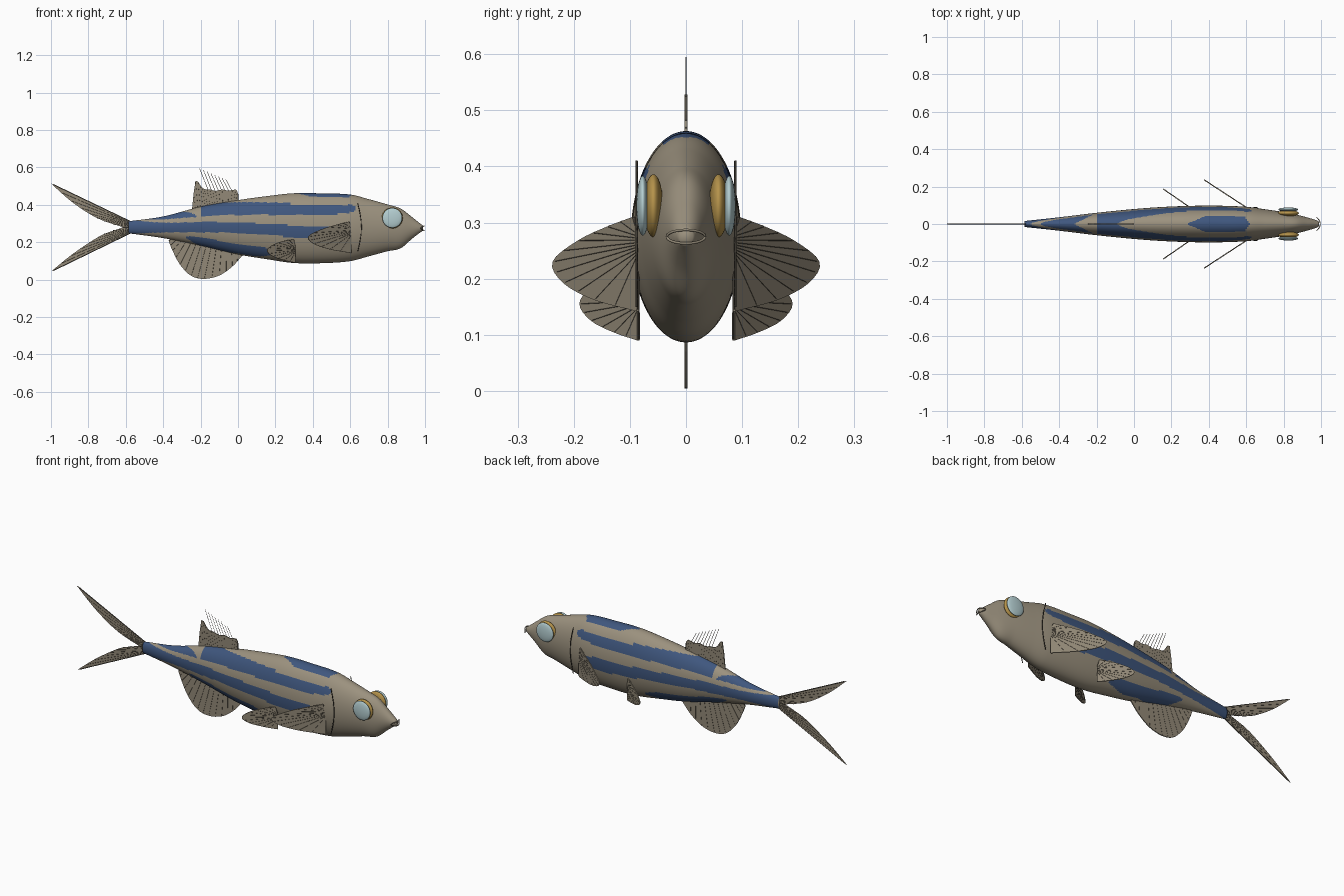
import bpy, bmesh, math
from mathutils import Vector

if "Cube" in bpy.data.objects:
    bpy.data.objects.remove(bpy.data.objects["Cube"])

def mat(name, rgb):
    m = bpy.data.materials.new(name)
    m.diffuse_color = (*rgb, 1)
    m.use_nodes = True
    m.node_tree.nodes["Principled BSDF"].inputs["Base Color"].default_value = m.diffuse_color
    return m

TAN = mat("body tan", (0.33, 0.285, 0.21))
BLUE = mat("stripe blue", (0.05, 0.095, 0.21))
FIN = mat("fin tan", (0.29, 0.25, 0.185))
DARK = mat("ray dark", (0.06, 0.052, 0.04))
GOLD = mat("eye gold", (0.46, 0.29, 0.07))
PALE = mat("eye pale", (0.46, 0.62, 0.64))

def finish(name, bm, mats, smooth=True):
    bmesh.ops.recalc_face_normals(bm, faces=bm.faces)
    me = bpy.data.meshes.new(name)
    bm.to_mesh(me)
    bm.free()
    for m in mats:
        me.materials.append(m)
    for p in me.polygons:
        p.use_smooth = smooth
    ob = bpy.data.objects.new(name, me)
    bpy.context.collection.objects.link(ob)
    return ob

def spline(rows, x):
    """Smooth interpolation of rows (x, a, b, ...) at x."""
    x = min(max(x, rows[0][0]), rows[-1][0])
    i = 0
    while i < len(rows) - 2 and x > rows[i + 1][0]:
        i += 1
    slope = lambda k, c: ((rows[min(k + 1, len(rows) - 1)][c] - rows[max(k - 1, 0)][c]) /
                          (rows[min(k + 1, len(rows) - 1)][0] - rows[max(k - 1, 0)][0]))
    h = rows[i + 1][0] - rows[i][0]
    t = (x - rows[i][0]) / h
    return [(2*t**3 - 3*t*t + 1) * rows[i][c] + (t**3 - 2*t*t + t) * h * slope(i, c)
            + (3*t*t - 2*t**3) * rows[i + 1][c] + (t**3 - t*t) * h * slope(i + 1, c)
            for c in range(1, len(rows[0]))]

# Body stations: x, top z, bottom z, half width
BODY = [(-0.585, .312, .248, .016), (-.4, .338, .222, .036), (-.2, .39, .182, .060),
        (0, .425, .135, .080), (.15, .446, .110, .091), (.3, .462, .089, .097),
        (.45, .461, .088, .098), (.6, .455, .099, .092), (.7, .43, .125, .079),
        (.8, .402, .152, .064), (.87, .38, .168, .050), (.93, .335, .218, .034),
        (.97, .303, .249, .022), (.99, .288, .262, .012)]
# Stripes on the side: x, top z, bottom z
UPPER = [(-.5, .33, .322), (-.4, .345, .322), (-.2, .40, .338), (0, .414, .346),
         (.2, .412, .347), (.4, .408, .345), (.58, .402, .355), (.63, .395, .37)]
MIDDLE = [(-.59, .32, .245), (-.4, .305, .252), (-.2, .308, .253), (0, .306, .25),
          (.2, .294, .235), (.4, .287, .217), (.52, .28, .217), (.58, .265, .235)]
LOWER = [(-.28, .232, .222), (-.2, .226, .18), (-.1, .208, .155), (0, .192, .14),
         (.1, .178, .125), (.17, .165, .13), (.21, .15, .135)]

def in_band(rows, x, z):
    if not rows[0][0] <= x <= rows[-1][0]:
        return False
    top, bot = spline(rows, x)
    return bot < z < top

def is_blue(p):
    x, y, z = p
    if z > .4 and .28 < x < .62:      # back patch
        return abs(y) < .042 * min(1, (x - .28) / .1, (.62 - x) / .03)
    if -.47 < x < -.2 and z > .322 + .05 * (x + .47):   # saddle before the tail
        return abs(y) > .06 * max(0, (x + .32) / .12)
    return any(in_band(r, x, z) for r in (UPPER, MIDDLE, LOWER))

# Body
bm = bmesh.new()
N, M = 200, 112
rings = []
for i in range(N + 1):
    x = -.585 + 1.575 * i / N
    top, bot, w = spline(BODY, x)
    rings.append([bm.verts.new((x, w * math.sin(2*math.pi*j/M),
                  (top + bot)/2 + (top - bot)/2 * math.cos(2*math.pi*j/M))) for j in range(M)])
for a, b in zip(rings, rings[1:]):
    for j in range(M):
        k = (j + 1) % M
        f = bm.faces.new((a[j], a[k], b[k], b[j]))
        f.material_index = int(is_blue(f.calc_center_median()))
bm.faces.new(rings[0])
bm.faces.new(rings[-1])
finish("body", bm, [TAN, BLUE])

def add_tube(bm, pts, r, closed=False, n=6):
    pts = [Vector(p) for p in pts]
    c, loops = len(pts), []
    for i, p in enumerate(pts):
        a = pts[i - 1] if (i or closed) else p
        b = pts[(i + 1) % c] if (i < c - 1 or closed) else p
        q = (b - a).to_track_quat('Z', 'Y')
        loops.append([bm.verts.new(p + q @ Vector((r*math.cos(2*math.pi*k/n), r*math.sin(2*math.pi*k/n), 0)))
                      for k in range(n)])
    for i in range(c if closed else c - 1):
        a, b = loops[i], loops[(i + 1) % c]
        for k in range(n):
            bm.faces.new((a[k], a[(k+1) % n], b[(k+1) % n], b[k]))

def fin(name, base, tips, place, sub=4, ray_r=.003, thick=.005, extra=None):
    """Ribbon from a base line to a curved tip line, with thin rays."""
    rows = [(i, *t) for i, t in enumerate(tips)]
    n = (len(tips) - 1) * sub
    bm, rays, prev = bmesh.new(), bmesh.new(), None
    for i in range(n + 1):
        s = i / n
        b = [base[0][c] + (base[1][c] - base[0][c]) * s for c in (0, 1)]
        t = spline(rows, i / sub)
        pb, pt = Vector(place(*b)), Vector(place(*t))
        cur = [bm.verts.new(pb), bm.verts.new(pt)]
        if prev:
            bm.faces.new((prev[0], cur[0], cur[1], prev[1]))
        prev = cur
        if i % max(1, sub // 2) == 0:
            add_tube(rays, [pb, pb.lerp(pt, .97)], ray_r, n=4)
    for a, b in extra or []:
        add_tube(rays, [place(*a), place(*b)], .0012, n=4)
    ob = finish(name, bm, [FIN], False)
    mod = ob.modifiers.new("thickness", 'SOLIDIFY')
    mod.thickness, mod.offset = thick, 0
    finish(name + "_rays", rays, [DARK], False)

mid = lambda x, z: (x, 0, z)

# Forked tail
fin("tail_upper", [(-.57, .308), (-.57, .28)],
    [(-1, .514), (-.9, .425), (-.8, .355), (-.72, .315), (-.62, .282)], mid)
fin("tail_lower", [(-.57, .28), (-.57, .252)],
    [(-.62, .278), (-.72, .242), (-.8, .195), (-.9, .125), (-1, .043)], mid)

# Dorsal fin with free ray ends
fin("dorsal_fin", [(0, .41), (-.24, .365)],
    [(0, .46), (-.012, .482), (-.05, .475), (-.085, .482), (-.12, .474), (-.15, .482),
     (-.18, .484), (-.2, .502), (-.227, .528), (-.245, .385)], mid, sub=2, ray_r=.0027,
    extra=[((-.03 - .018*i, .47), (-.065 - .02*i, .535 + .0085*i)) for i in range(8)])

# Anal fin
fin("anal_fin", [(.02, .15), (-.36, .215)],
    [(.02, .125), (-.03, .07), (-.1, .022), (-.18, .004), (-.25, .02), (-.31, .08),
     (-.35, .155), (-.37, .205)], mid)

# Paired parts on both sides
for side, s in (("right", -1), ("left", 1)):
    fin("pectoral_fin_" + side, [(0, .285), (0, .235)],
        [(.05, .31), (.35, .293), (.7, .268), (1, .23), (.87, .192), (.5, .162), (0, .142)],
        lambda t, z: (.605 - .23*t, s*(.086 + .15*t), z))
    fin("pelvic_fin_" + side, [(0, .18), (0, .14)],
        [(.05, .215), (.4, .207), (.8, .185), (1, .155), (.8, .125), (.4, .104), (0, .09)],
        lambda t, z: (.305 - .15*t, s*(.085 + .103*t), z))

    # Eye: gold disc with a pale lens outside it
    for part, m, y, half, r in (("eye_rim_", GOLD, .058, .017, .056), ("eye_lens_", PALE, .077, .0115, .053)):
        bm = bmesh.new()
        bmesh.ops.create_uvsphere(bm, u_segments=40, v_segments=24, radius=1)
        for v in bm.verts:
            x, yy, z = v.co
            v.co = (.825 + r*x, s*y + half*yy, .33 + r*z)
        finish(part + side, bm, [m])

    # Gill line
    bm = bmesh.new()
    add_tube(bm, [(.64 + .02*math.sin(math.pi*i/16), s*.088, .15 + .26*i/16) for i in range(17)], .0022)
    finish("gill_line_" + side, bm, [DARK])

# Lips
bm = bmesh.new()
ring = [2*math.pi*i/40 for i in range(40)]
add_tube(bm, [(.996 - .018*math.cos(a)**2, .034*math.cos(a), .275 + .012*math.sin(a)) for a in ring],
         .0025, closed=True)
finish("lips", bm, [FIN])
